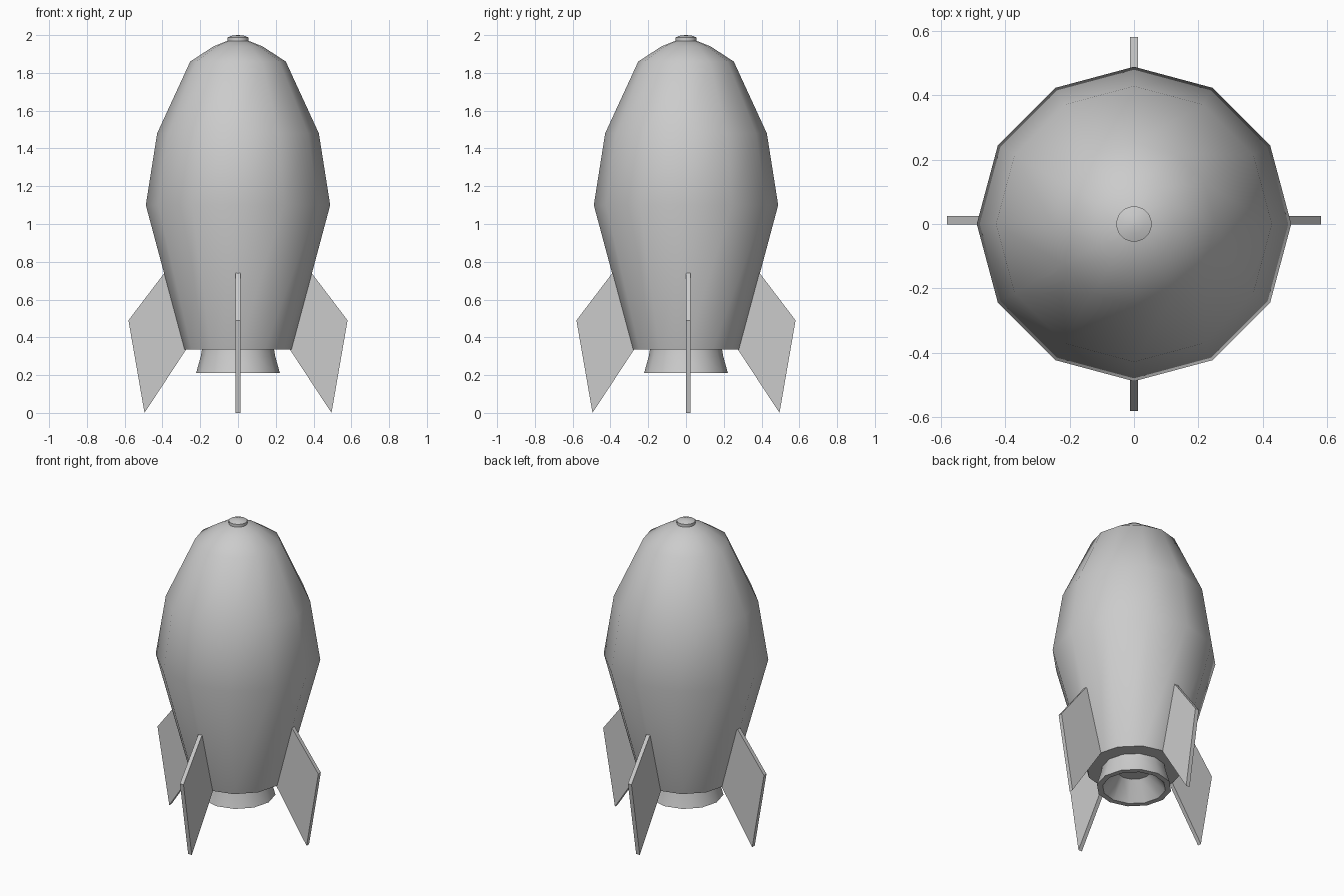
import bpy, bmesh
from math import radians, cos, sin, pi

if "Cube" in bpy.data.objects:
    bpy.data.objects.remove(bpy.data.objects["Cube"])


def finish(name, bm, angle=None):
    bmesh.ops.remove_doubles(bm, verts=bm.verts, dist=1e-5)
    bmesh.ops.recalc_face_normals(bm, faces=bm.faces)
    mesh = bpy.data.meshes.new(name)
    bm.to_mesh(mesh)
    bm.free()
    ob = bpy.data.objects.new(name, mesh)
    bpy.context.collection.objects.link(ob)
    if angle:
        bpy.ops.object.select_all(action='DESELECT')
        ob.select_set(True)
        bpy.context.view_layer.objects.active = ob
        bpy.ops.object.shade_smooth_by_angle(angle=radians(angle))
    return ob


def lathe(name, profile, sides, angle):
    # Revolve an (r, z) profile about z, capping both ends
    bm = bmesh.new()
    rings = [[bm.verts.new((r * cos(2 * pi * i / sides), r * sin(2 * pi * i / sides), z))
              for i in range(sides)] for r, z in profile]
    for a, b in zip(rings, rings[1:]):
        for i in range(sides):
            j = (i + 1) % sides
            bm.faces.new((a[i], a[j], b[j], b[i]))
    bm.faces.new(rings[0][::-1])
    bm.faces.new(rings[-1])
    return finish(name, bm, angle)


def fin(name, turn, shift):
    # Flat swept plate, extruded to its thickness and turned into place
    outline = [(0.275, 0.335), (0.495, 0.0), (0.58, 0.49), (0.39, 0.74), (0.37, 0.72)]
    bm = bmesh.new()
    face = bm.faces.new([bm.verts.new((r, -0.013, z)) for r, z in outline])
    ext = bmesh.ops.extrude_face_region(bm, geom=[face])
    moved = [v for v in ext['geom'] if isinstance(v, bmesh.types.BMVert)]
    bmesh.ops.translate(bm, verts=moved, vec=(0, 0.026, 0))
    ob = finish(name, bm)
    ob.rotation_euler.z = turn
    ob.location.y = shift


# Hull
lathe("hull", [(0.283, 0.335), (0.488, 1.10), (0.428, 1.48), (0.253, 1.86),
               (0.13, 1.94), (0.05, 1.972)], 12, 40)

# Nose cap
lathe("nose_cap", [(0.055, 1.965), (0.055, 1.988), (0.03, 1.997), (0.004, 2.0)], 24, 30)

# Flared hollow nozzle
lathe("engine_nozzle", [(0.19, 0.34), (0.197, 0.30), (0.222, 0.21), (0.188, 0.21),
                        (0.10, 0.325)], 12, 40)

# Four fins
for k, side in enumerate(("right", "back", "left", "front")):
    fin(side + "_fin", k * pi / 2, 0.012 if k % 2 == 0 else 0)
